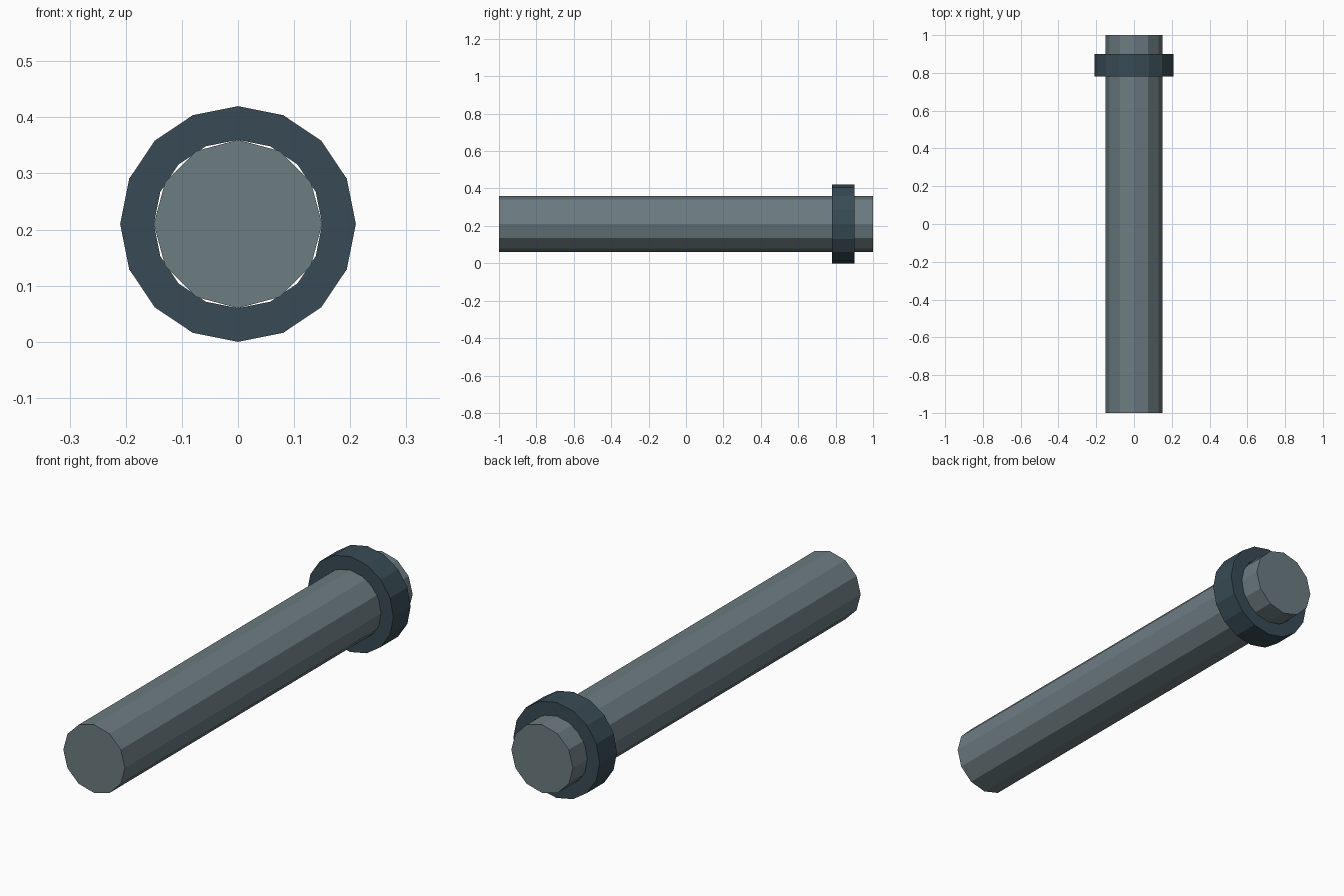
import bpy, bmesh
from math import sin, cos, tau

if "Cube" in bpy.data.objects:
    bpy.data.objects.remove(bpy.data.objects["Cube"])

CENTRE_Z = 0.21


def circle(bm, radius, y, sides):
    # Ring of vertices around the y axis, first vertex at the top
    return [bm.verts.new((radius * sin(tau * i / sides), y,
                          CENTRE_Z + radius * cos(tau * i / sides)))
            for i in range(sides)]


def bridge(bm, a, b):
    n = len(a)
    for i in range(n):
        j = (i + 1) % n
        bm.faces.new((a[i], a[j], b[j], b[i]))


def finish(bm, name, color):
    bmesh.ops.recalc_face_normals(bm, faces=bm.faces)
    mesh = bpy.data.meshes.new(name)
    bm.to_mesh(mesh)
    bm.free()
    mat = bpy.data.materials.new(name + "_paint")
    mat.diffuse_color = color
    mat.use_nodes = True
    mat.node_tree.nodes["Principled BSDF"].inputs["Base Color"].default_value = mat.diffuse_color
    mesh.materials.append(mat)
    bpy.context.collection.objects.link(bpy.data.objects.new(name, mesh))


# Pipe: capped twelve-sided cylinder
bm = bmesh.new()
front = circle(bm, 0.15, -1.0, 12)
back = circle(bm, 0.15, 1.0, 12)
bridge(bm, front, back)
bm.faces.new(front)
bm.faces.new(back)
finish(bm, "pipe", (0.15, 0.20, 0.22, 1))

# Collar: sixteen-sided open band around the pipe near its back end
bm = bmesh.new()
loops = [circle(bm, r, y, 16)
         for r, y in ((0.21, 0.78), (0.21, 0.90), (0.15, 0.90), (0.15, 0.78))]
for k in range(4):
    bridge(bm, loops[k], loops[(k + 1) % 4])
finish(bm, "collar", (0.04, 0.07, 0.09, 1))
